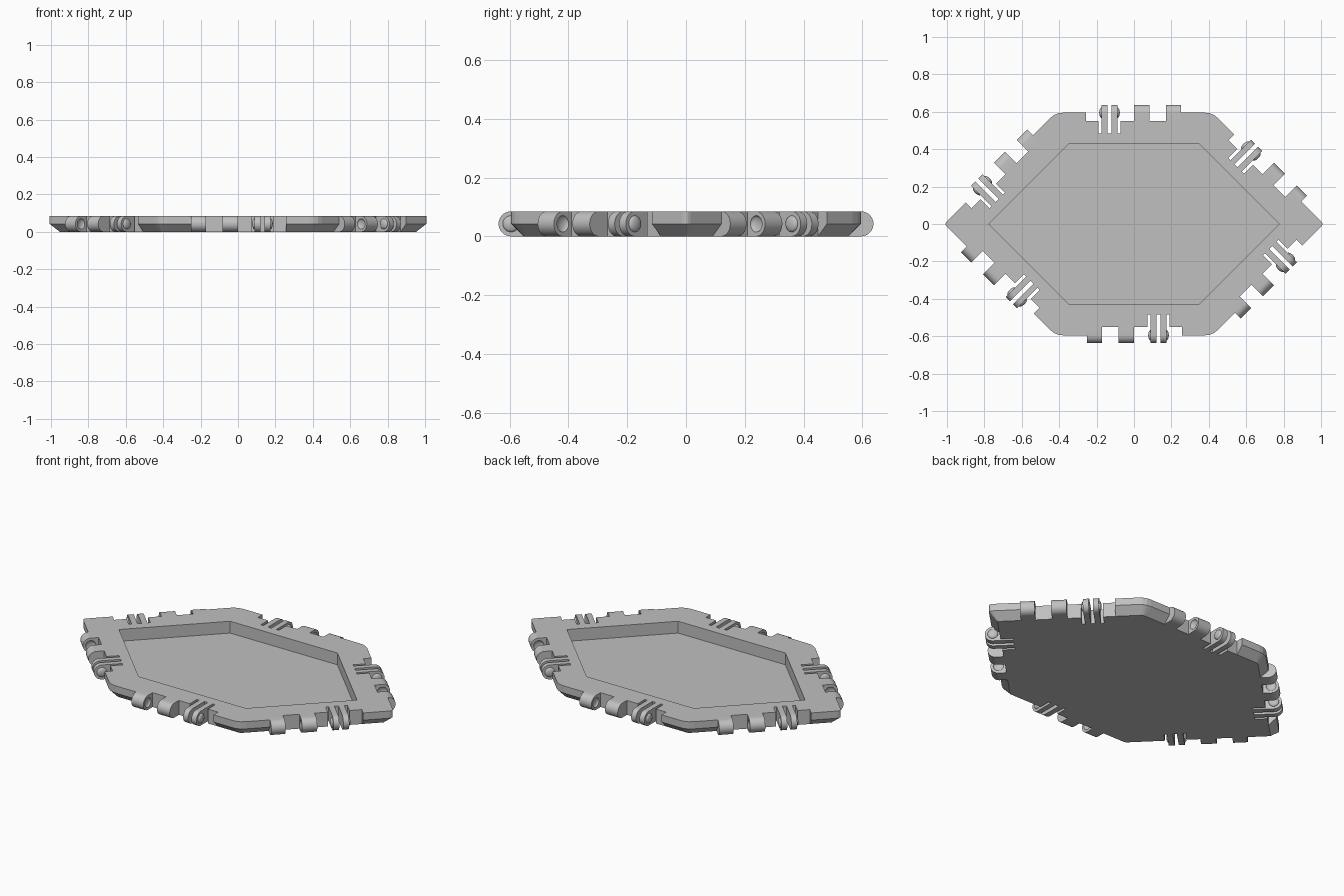
import bpy, bmesh
from math import sin, cos, pi, radians, sqrt
from mathutils import Matrix, Vector

if "Cube" in bpy.data.objects:
    bpy.data.objects.remove(bpy.data.objects["Cube"], do_unlink=True)

HEIGHT = 0.085      # plate thickness
RADIUS = HEIGHT / 2 # hinge barrel radius
HALF_Y = 0.595      # distance of the straight edges from the centre
TIP_X = 1.015       # sharp tip of the hexagon before trimming
NOTCH = -0.043      # hinge pocket depth
SLOT = -0.111       # finger slot depth
FINGERS = [(-0.174, -0.142), (-0.12, -0.088)]
KNUCKLES = [(0.0, 0.083), (0.172, 0.25)]

grey = bpy.data.materials.new("plain_grey")
grey.use_nodes = True
grey.diffuse_color = (0.53, 0.53, 0.53, 1)
grey.node_tree.nodes["Principled BSDF"].inputs["Base Color"].default_value = grey.diffuse_color


def hexagon(inset):
    """Corners of the elongated hexagon, moved inward by inset."""
    y = HALF_Y - inset
    tip = TIP_X - sqrt(2) * inset
    x = tip - y
    return [Vector(p) for p in ((tip, 0), (x, y), (-x, y), (-tip, 0), (-x, -y), (x, -y))]


def rounded(inset, tip_cut, corner_cut):
    """Hexagon outline with eased corners."""
    pts, out = hexagon(inset), []
    for i, p in enumerate(pts):
        cut = tip_cut if i % 3 == 0 else corner_cut
        a = p + (pts[i - 1] - p).normalized() * cut
        b = p + (pts[(i + 1) % 6] - p).normalized() * cut
        for k in range(4):
            t = k / 3
            out.append(a * (1 - t) ** 2 + p * 2 * t * (1 - t) + b * t * t)
    return out


def loft(bm, rings):
    """Closed solid through rings with equal point counts."""
    loops = [[bm.verts.new(p) for p in ring] for ring in rings]
    n = len(loops[0])
    for low, high in zip(loops, loops[1:]):
        for i in range(n):
            j = (i + 1) % n
            bm.faces.new((low[i], low[j], high[j], high[i]))
    bm.faces.new(loops[0][::-1])
    bm.faces.new(loops[-1])


def flat(points, z):
    return [Vector((p[0], p[1], z)) for p in points]


def barrel(bm, place, x0, x1):
    """Block with a half-round outer end, spanning x0 to x1 along the edge."""
    arc = [(RADIUS * cos(a), RADIUS + RADIUS * sin(a))
           for a in (-pi / 2 + pi * k / 16 for k in range(17))]
    profile = [(NOTCH, 0)] + arc + [(NOTCH, HEIGHT)]
    loft(bm, [[place @ Vector((x, y, z)) for y, z in profile] for x in (x0, x1)])


def button(bm, place, x):
    """Flattened ball on the hinge axis."""
    m = place @ Matrix.Translation((x, 0, RADIUS)) @ Matrix.Diagonal((0.012, 0.028, 0.028, 1))
    m = m @ Matrix.Rotation(pi / 2, 4, 'Y')
    bmesh.ops.create_uvsphere(bm, u_segments=20, v_segments=12, radius=1, matrix=m)


def make(name, bm):
    bmesh.ops.recalc_face_normals(bm, faces=bm.faces)
    mesh = bpy.data.meshes.new(name)
    bm.to_mesh(mesh)
    bm.free()
    mesh.materials.append(grey)
    obj = bpy.data.objects.new(name, mesh)
    bpy.context.collection.objects.link(obj)
    return obj


def carve(obj, cutter):
    mod = obj.modifiers.new("carve", 'BOOLEAN')
    mod.operation, mod.solver, mod.object = 'DIFFERENCE', 'EXACT', cutter
    bpy.context.view_layer.objects.active = obj
    bpy.ops.object.modifier_apply(modifier=mod.name)
    bpy.data.objects.remove(cutter, do_unlink=True)


# One placement per side: x runs along the edge, y points outward
corners = hexagon(0)
places = []
for i, a in enumerate(corners):
    b = corners[(i + 1) % 6]
    t = (a - b).normalized()
    mid = (a + b) / 2
    places.append(Matrix(((t.x, -t.y, 0, mid.x), (t.y, t.x, 0, mid.y),
                          (0, 0, 1, 0), (0, 0, 0, 1))))

# Tray plate with a bevelled underside
plate_bm = bmesh.new()
top_ring = rounded(0, 0.021, 0.04)
loft(plate_bm, [flat(rounded(-NOTCH, 0.004, 0.012), 0), flat(top_ring, RADIUS),
                flat(top_ring, HEIGHT)])
plate = make("tray_plate", plate_bm)

# Recess and the comb-shaped hinge pockets
cut_bm = bmesh.new()
recess = hexagon(0.168)
loft(cut_bm, [flat(recess, 0.015), flat(recess, 0.2)])
comb = [(-0.257, 0.1), (-0.257, NOTCH)]
for x0, x1 in ((-0.19, -0.174), (-0.142, -0.12), (-0.088, -0.072)):
    comb += [(x0, NOTCH), (x0, SLOT), (x1, SLOT), (x1, NOTCH)]
comb += [(0.25, NOTCH), (0.25, 0.1)]
for place in places:
    loft(cut_bm, [[place @ p for p in flat(comb, z)] for z in (-0.1, 0.2)])
carve(plate, make("pocket_cutter", cut_bm))

# Hinge parts on every side
knuckle_bm, finger_bm, button_bm, dimple_bm = (bmesh.new() for _ in range(4))
for place in places:
    for span in KNUCKLES:
        barrel(knuckle_bm, place, *span)
    for span in FINGERS:
        barrel(finger_bm, place, *span)
    button(button_bm, place, FINGERS[0][0])
    button(button_bm, place, FINGERS[1][1])
    # Sockets face each other across the gap between the knuckles
    button(dimple_bm, place, KNUCKLES[0][1])
    button(dimple_bm, place, KNUCKLES[1][0])

knuckles = make("hinge_knuckles", knuckle_bm)
carve(knuckles, make("socket_cutter", dimple_bm))
fingers = make("hinge_fingers", finger_bm)
buttons = make("hinge_buttons", button_bm)

for obj in (knuckles, fingers, buttons):
    obj.data.shade_smooth()
    obj.data.set_sharp_from_angle(angle=radians(30))
